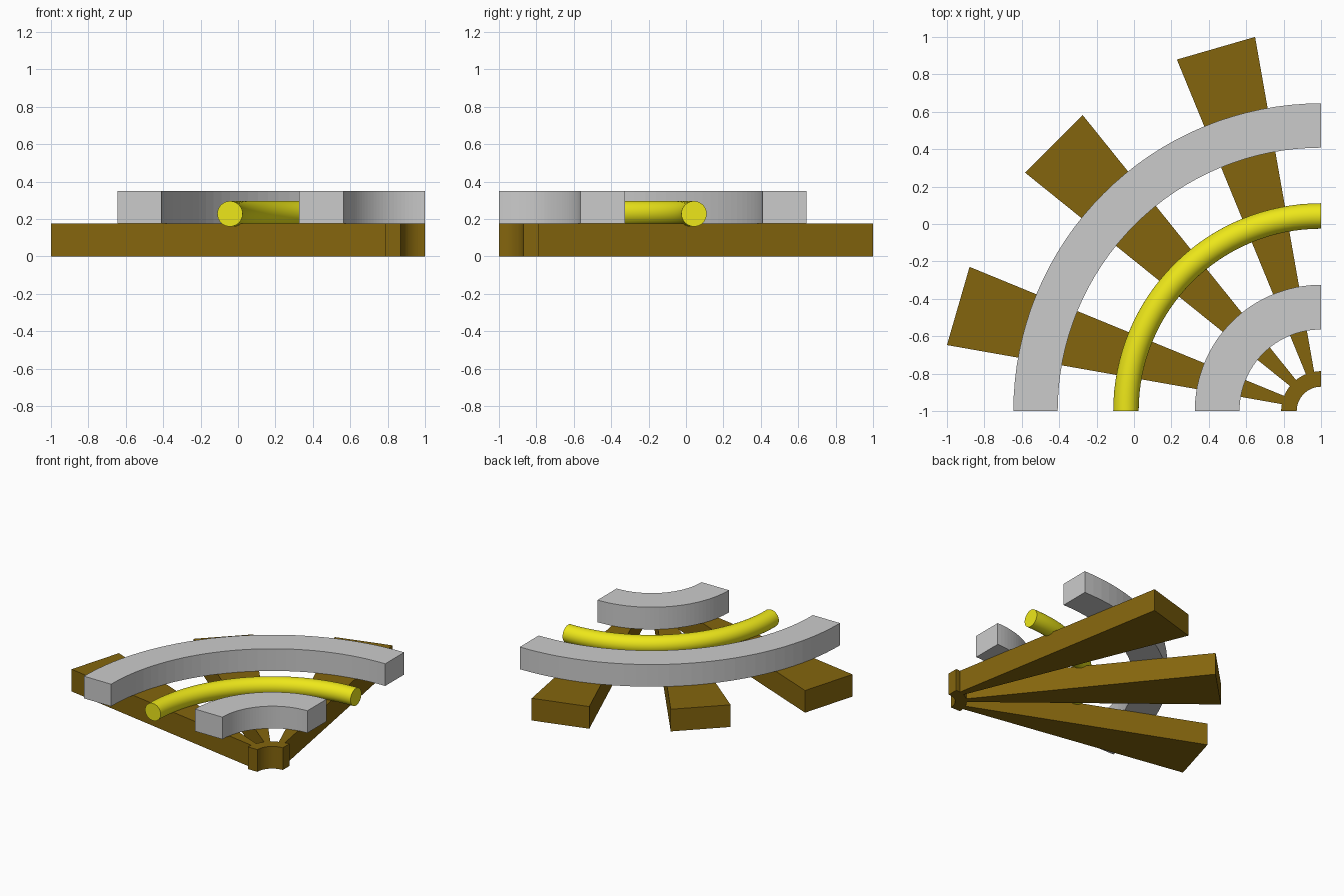
import bpy, bmesh
from math import sin, cos, pi, radians

if "Cube" in bpy.data.objects:
    bpy.data.objects.remove(bpy.data.objects["Cube"])

CX, CY = 1.0, -1.0      # shared centre of all the arcs
TOP = 0.175             # top of the spoked base


def polar(r, deg, z):
    return (CX + r * cos(radians(deg)), CY + r * sin(radians(deg)), z)


def finish(bm, name, color=None, smooth=False):
    bmesh.ops.recalc_face_normals(bm, faces=bm.faces)
    mesh = bpy.data.meshes.new(name)
    bm.to_mesh(mesh)
    bm.free()
    obj = bpy.data.objects.new(name, mesh)
    bpy.context.collection.objects.link(obj)
    if color:
        mat = bpy.data.materials.new(name + "_material")
        mat.diffuse_color = color
        mat.use_nodes = True
        mat.node_tree.nodes["Principled BSDF"].inputs["Base Color"].default_value = mat.diffuse_color
        mesh.materials.append(mat)
    if smooth:
        bpy.ops.object.select_all(action='DESELECT')
        obj.select_set(True)
        bpy.context.view_layer.objects.active = obj
        bpy.ops.object.shade_smooth_by_angle(angle=radians(30))
    return obj


def quarter_sweep(name, profile, steps=32, color=None, smooth=False):
    """Sweep a closed (radius, z) profile from 90 to 180 degrees, with end caps."""
    bm = bmesh.new()
    rings = [[bm.verts.new(polar(r, 90 + 90 * i / steps, z)) for r, z in profile]
             for i in range(steps + 1)]
    n = len(profile)
    for a, b in zip(rings, rings[1:]):
        for j in range(n):
            k = (j + 1) % n
            bm.faces.new((a[j], a[k], b[k], b[j]))
    bm.faces.new(rings[0])
    bm.faces.new(rings[-1])
    return finish(bm, name, color, smooth)


# Base: quarter hub with three flaring radial spokes, one extruded outline
HUB_IN, HUB_OUT, TIP = 0.13, 0.213, 2.031
outline = [(HUB_IN, 180 - 90 * i / 16) for i in range(17)]
outline.append((HUB_OUT, 90))
start = 90
for mid in (106.15, 135, 163.85):
    a, b = mid - 6.15, mid + 6.15
    outline += [(HUB_OUT, start + (a - start) * t / 4) for t in range(1, 5)]
    outline += [(TIP, a), (TIP, b), (HUB_OUT, b)]
    start = b
outline += [(HUB_OUT, start + (180 - start) * t / 4) for t in range(1, 5)]

bm = bmesh.new()
face = bm.faces.new([bm.verts.new(polar(r, d, 0)) for r, d in outline])
top = bmesh.ops.extrude_face_region(bm, geom=[face], use_keep_orig=True)
bmesh.ops.translate(bm, vec=(0, 0, TOP),
                    verts=[v for v in top["geom"] if isinstance(v, bmesh.types.BMVert)])
finish(bm, "spoked_base", (0.23, 0.13, 0.004, 1))

# Two rectangular curved rails
for name, r0, r1 in (("outer_rail", 1.408, 1.645), ("inner_rail", 0.436, 0.675)):
    quarter_sweep(name, [(r0, TOP), (r1, TOP), (r1, 0.35), (r0, 0.35)])

# Round middle tube
R, rad, zc = 1.043, 0.068, 0.228
circle = [(R + rad * cos(2 * pi * i / 32), zc + rad * sin(2 * pi * i / 32)) for i in range(32)]
quarter_sweep("middle_tube", circle, color=(0.85, 0.8, 0.01, 1), smooth=True)
